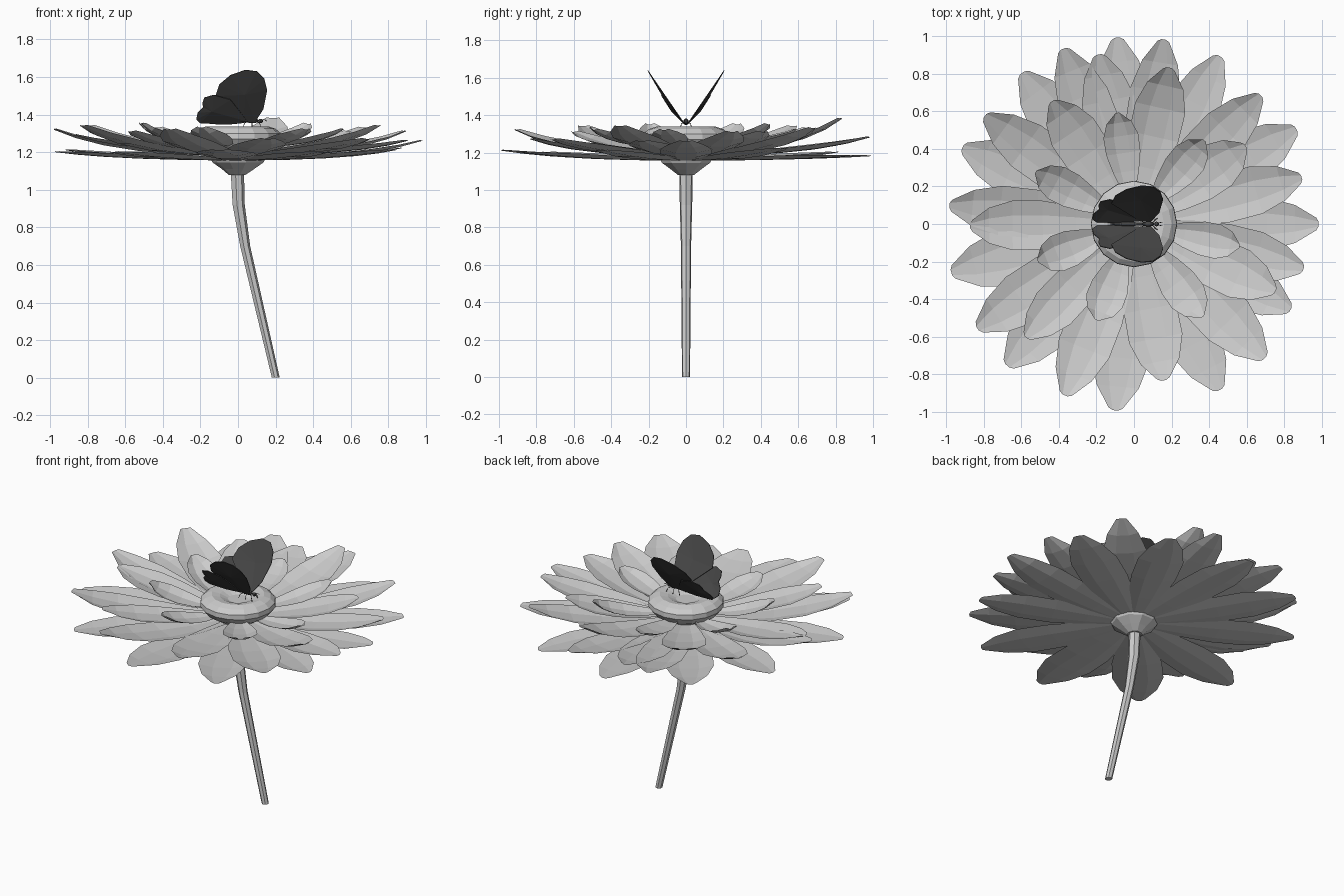
import bpy, math, random
from mathutils import Vector

if "Cube" in bpy.data.objects:
    bpy.data.objects.remove(bpy.data.objects["Cube"])

random.seed(4)


def make_object(name, verts, faces, mat=None):
    mesh = bpy.data.meshes.new(name)
    mesh.from_pydata(verts, [], faces)
    mesh.update()
    ob = bpy.data.objects.new(name, mesh)
    bpy.context.collection.objects.link(ob)
    if mat:
        mesh.materials.append(mat)
    return ob


def loft(name, rings, sides):
    """Stack of horizontal rings (x, z, radius) with capped ends."""
    verts, faces = [], []
    for x, z, r in rings:
        for k in range(sides):
            a = 2 * math.pi * k / sides
            verts.append((x + r * math.cos(a), r * math.sin(a), z))
    for i in range(len(rings) - 1):
        for k in range(sides):
            n = (k + 1) % sides
            faces.append((i * sides + k, i * sides + n,
                          (i + 1) * sides + n, (i + 1) * sides + k))
    faces.append(tuple(reversed(range(sides))))
    faces.append(tuple(range(len(verts) - sides, len(verts))))
    return make_object(name, verts, faces)


# Petal outline: (fraction along, width factor, fraction of rise)
OUTLINE = [(0, .42, 0), (.22, .74, .04), (.46, .98, .16), (.68, 1, .38),
           (.85, .72, .66), (1, .24, 1)]


def petals(name, tips, base_r, base_z, half_w, cup):
    verts, faces = [], []
    cols = (-1, -.4, .4, 1)
    n = len(cols)
    for tx, ty, tz in tips:
        tip = Vector((tx, ty, 0))
        out = tip.normalized()
        side = Vector((-out.y, out.x, 0))
        start = len(verts)
        w0 = half_w * random.uniform(.93, 1.07)
        for t, w, rise in OUTLINE:
            mid = out * (base_r + (tip.length - base_r) * t)
            for c in cols:
                p = mid + side * (c * w * w0)
                if t == 1:
                    p -= out * .02 * abs(c)
                p.z = base_z + (tz - base_z) * rise + cup * w * c * c
                verts.append(p)
        for i in range(len(OUTLINE) - 1):
            for j in range(n - 1):
                a = start + i * n + j
                faces.append((a, a + n, a + n + 1, a + 1))
    return make_object(name, verts, faces)


# Stem, calyx and dimpled flower centre
loft("stem", [(.2, 0, .022), (.037, .7, .028), (.002, .92, .034), (-.005, 1.09, .037)], 7)
loft("calyx", [(-.005, 1.08, .045), (0, 1.11, .085), (0, 1.145, .135), (0, 1.175, .15)], 10)
loft("flower_centre", [(0, 1.18, .12), (0, 1.23, .2), (0, 1.27, .23), (0, 1.3, .228),
                       (0, 1.325, .2), (0, 1.338, .16), (0, 1.328, .11), (0, 1.305, .06)], 16)

# Lower petals, nearly flat
petals("lower_petals", [
    (-.09, 1, 1.18), (.46, .90, 1.18), (.87, .51, 1.22), (.99, 0, 1.26),
    (.84, -.46, 1.21), (.46, -.89, 1.2), (-.1, -1, 1.21), (-.68, -.76, 1.2),
    (-.98, -.26, 1.2), (-.92, .41, 1.21), (-.6, .81, 1.2)], .1, 1.155, .148, .022)

# Upper petals, tips lifted
petals("upper_petals", [
    (.16, .99, 1.28), (.68, .69, 1.33), (.9, .25, 1.31), (.91, -.24, 1.26),
    (.7, -.72, 1.27), (.16, -.84, 1.27), (-.37, -.92, 1.32), (-.84, -.56, 1.34),
    (-.99, .1, 1.32), (-.8, .58, 1.34), (-.38, .94, 1.27), (-.19, .91, 1.26)],
    .12, 1.18, .138, .025)

# Middle petals
petals("middle_petals", [
    (.19, .84, 1.38), (.76, -.36, 1.34), (-.58, -.61, 1.31), (-.88, -.01, 1.29),
    (-.44, .66, 1.33), (.6, .42, 1.31)], .15, 1.2, .13, .025)

# Inner petals hugging the centre
petals("inner_petals", [
    (-.09, .6, 1.32), (.38, .45, 1.35), (.57, -.12, 1.32), (.37, -.5, 1.32),
    (-.2, -.52, 1.33), (-.52, -.2, 1.35), (-.53, .28, 1.35)],
    .19, 1.23, .098, .03)

# Butterfly
dark = bpy.data.materials.new("dark_wing")
dark.diffuse_color = (.06, .06, .06, 1)
dark.use_nodes = True
dark.node_tree.nodes["Principled BSDF"].inputs["Base Color"].default_value = dark.diffuse_color

FORE = [(.09, 1.36), (.135, 1.43), (.155, 1.53), (.14, 1.59), (.1, 1.63), (.04, 1.638),
        (-.04, 1.61), (-.1, 1.56), (-.12, 1.5), (-.03, 1.42), (.03, 1.365)]
HIND = [(.05, 1.365), (-.04, 1.48), (-.13, 1.505), (-.18, 1.49), (-.19, 1.46), (-.185, 1.44),
        (-.215, 1.41), (-.222, 1.375), (-.2, 1.355), (-.08, 1.35)]


def wing(name, outline, top_y, bulge, sign):
    """Fan around a slightly bulged middle so the wing is not dead flat."""
    low, high = 1.35, max(z for _, z in outline)
    pts = [(x, sign * (.006 + top_y * (z - low) / (high - low)), z) for x, z in outline]
    mid = sum((Vector(p) for p in pts), Vector()) / len(pts)
    mid += Vector((0, sign * bulge, -bulge * .6))
    n = len(pts)
    ob = make_object(name, pts + [mid], [(i, (i + 1) % n, n) for i in range(n)], dark)
    mod = ob.modifiers.new("thickness", "SOLIDIFY")
    mod.thickness = .004
    mod.offset = 0


for label, s in (("left", 1), ("right", -1)):
    wing(label + "_forewing", FORE, .198, .01, s)
    wing(label + "_hindwing", HIND, .125, .01, s)


def ellipsoid(name, loc, size, tilt=0):
    bpy.ops.mesh.primitive_uv_sphere_add(segments=8, ring_count=6, location=loc,
                                         rotation=(0, tilt, 0))
    ob = bpy.context.object
    ob.name = name
    ob.scale = size
    ob.data.materials.append(dark)


ellipsoid("abdomen", (-.03, 0, 1.36), (.1, .011, .011), -.08)
ellipsoid("thorax", (.075, 0, 1.368), (.035, .014, .014))
ellipsoid("head", (.12, 0, 1.366), (.013, .013, .012))


def wire(name, points, r):
    cu = bpy.data.curves.new(name, "CURVE")
    cu.dimensions = "3D"
    cu.bevel_depth = r
    cu.bevel_resolution = 0
    sp = cu.splines.new("POLY")
    sp.points.add(len(points) - 1)
    for p, co in zip(sp.points, points):
        p.co = (*co, 1)
    cu.materials.append(dark)
    bpy.context.collection.objects.link(bpy.data.objects.new(name, cu))


# Antennae and legs
for s in (1, -1):
    wire("antenna", [(.125, s * .004, 1.37), (.14, s * .008, 1.375), (.152, s * .01, 1.366)], .002)
    for k, x in enumerate((.05, .075, .1)):
        wire("leg", [(x, s * .008, 1.362), (x + (k - 1) * .015, s * .025, 1.355),
                     (x + (k - 1) * .025, s * .03, 1.328)], .002)
